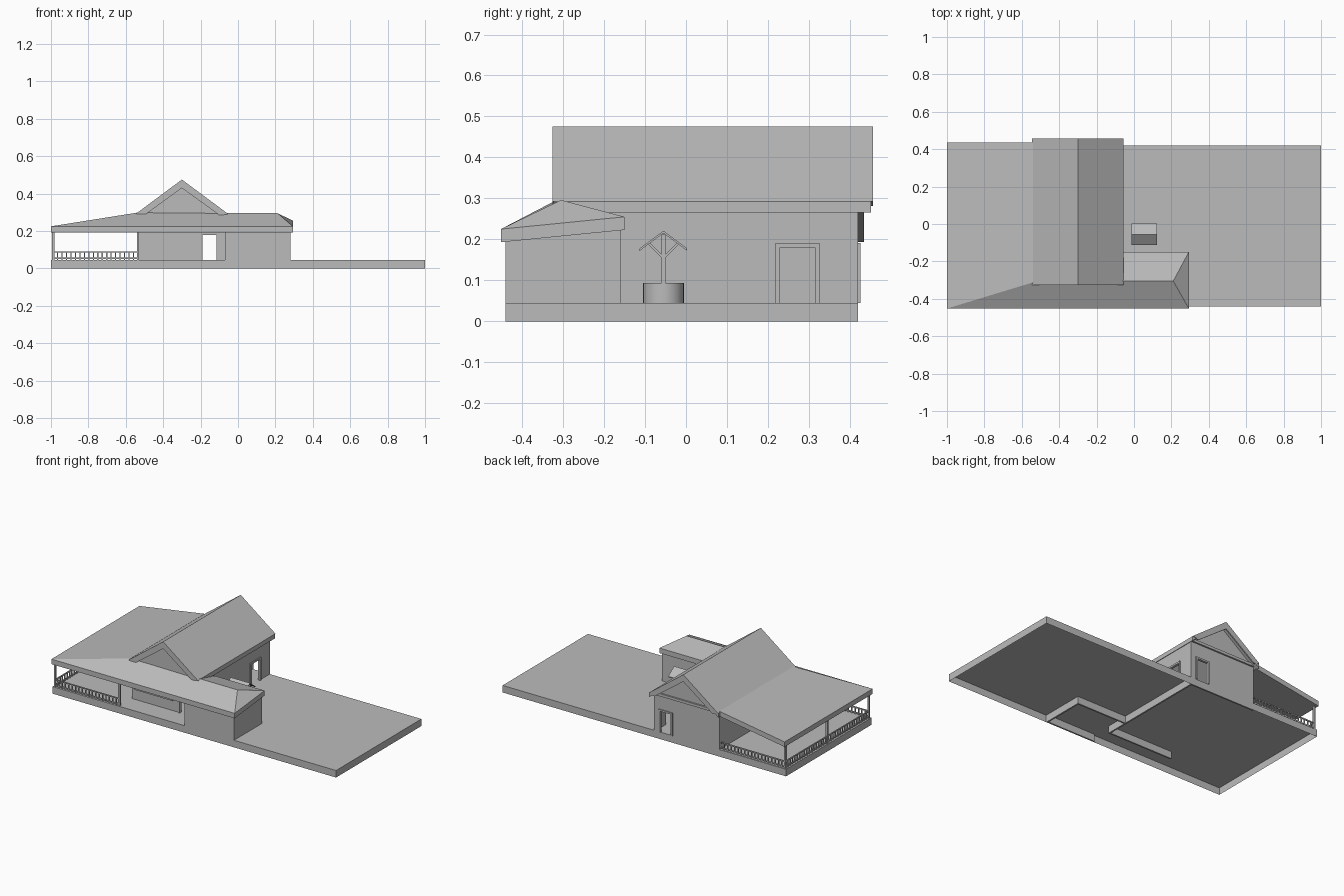
import bpy, bmesh, math
from mathutils import Vector, Matrix

cube = bpy.data.objects.get("Cube")
if cube:
    bpy.data.objects.remove(cube)

grey = bpy.data.materials.new("plain grey")
grey.use_nodes = True
grey.diffuse_color = (0.5, 0.5, 0.5, 1)
grey.node_tree.nodes["Principled BSDF"].inputs["Base Color"].default_value = (0.5, 0.5, 0.5, 1)

FLOOR = 0.045
WEST, EAST, FRONT, BACK = -0.53, -0.07, -0.31, 0.42   # main house
PORCH, WING_EAST, WING_BACK = -0.44, 0.28, -0.16      # front line and wing
T = 0.01                                              # wall thickness


def finish(name, bm, fix=True):
    if fix:
        bmesh.ops.recalc_face_normals(bm, faces=bm.faces)
    mesh = bpy.data.meshes.new(name)
    bm.to_mesh(mesh)
    bm.free()
    mesh.materials.append(grey)
    ob = bpy.data.objects.new(name, mesh)
    bpy.context.scene.collection.objects.link(ob)
    return ob


def add_box(bm, lo, hi):
    lo, hi = Vector(lo), Vector(hi)
    size = hi - lo
    m = Matrix.Translation((lo + hi) / 2) @ Matrix.Diagonal((*size, 1))
    bmesh.ops.create_cube(bm, size=1, matrix=m)


def boxes(name, pairs):
    bm = bmesh.new()
    for lo, hi in pairs:
        add_box(bm, lo, hi)
    return finish(name, bm)


def slab(name, points, faces, offset):
    """Sheet of faces thickened along an offset vector."""
    bm = bmesh.new()
    vs = [bm.verts.new(p) for p in points]
    fs = [bm.faces.new([vs[i] for i in f]) for f in faces]
    out = bmesh.ops.extrude_face_region(bm, geom=fs, use_keep_orig=True)["geom"]
    moved = [v for v in out if isinstance(v, bmesh.types.BMVert)]
    bmesh.ops.translate(bm, verts=moved, vec=offset)
    return finish(name, bm)


def beam(bm, a, b, w):
    a, b = Vector(a), Vector(b)
    rot = (b - a).to_track_quat("Z", "Y").to_matrix().to_4x4()
    m = Matrix.Translation((a + b) / 2) @ rot @ Matrix.Diagonal((w, w, (b - a).length, 1))
    bmesh.ops.create_cube(bm, size=1, matrix=m)


def wall(name, axis, at, a, b, top, door=None, out=1):
    """Wall along an axis from a to b, with an optional framed doorway."""
    def piece(u0, u1, z0, z1, d0, d1):
        d0, d1 = min(d0, d1), max(d0, d1)
        if axis == "x":
            return (u0, d0, z0), (u1, d1, z1)
        return (d0, u0, z0), (d1, u1, z1)
    inner = at - out * T
    if not door:
        return boxes(name, [piece(a, b, 0, top, inner, at)])
    d, e, h = door
    boxes(name, [piece(a, d, 0, top, inner, at), piece(e, b, 0, top, inner, at),
                 piece(d, e, h, top, inner, at), piece(d, e, 0, FLOOR, inner, at)])
    w, face = 0.011, at + out * 0.006
    boxes(name + "_door_frame", [piece(d - w, d, FLOOR, h + w, inner, face),
                                 piece(e, e + w, FLOOR, h + w, inner, face),
                                 piece(d, e, h, h + w, inner, face)])


# Ground platform: open underneath
bm = bmesh.new()
add_box(bm, (-1, PORCH, 0), (1, BACK, FLOOR))
bm.faces.ensure_lookup_table()
bmesh.ops.delete(bm, geom=[f for f in bm.faces if f.calc_center_median().z < 0.01], context="FACES")
finish("platform", bm, fix=False)

# Main house walls
wall("house_front_wall", "x", FRONT, WEST, EAST, 0.285, (-0.19, -0.115, 0.18), -1)
wall("house_back_wall", "x", BACK, WEST, EAST, 0.285, (-0.19, -0.115, 0.18), 1)
wall("house_east_wall", "y", EAST, FRONT, BACK, 0.28, (0.23, 0.315, 0.18), 1)
boxes("house_west_wall", [((WEST, FRONT, FLOOR), (WEST + T, BACK, 0.28))])

# Wing walls
wall("wing_front_wall", "x", PORCH, EAST, WING_EAST, 0.22, None, -1)
wall("wing_back_wall", "x", WING_BACK, EAST, WING_EAST, 0.225, None, 1)
wall("wing_east_wall", "y", WING_EAST, PORCH, WING_BACK, 0.22)
boxes("wing_west_wall", [((EAST, PORCH, FLOOR), (EAST + T, FRONT, 0.22))])

# Front window: pane with frame
wx0, wx1, wz0, wz1, f = -0.51, -0.24, 0.11, 0.185, 0.008
boxes("window_pane", [((wx0, FRONT - 0.002, wz0), (wx1, FRONT + 0.002, wz1))])
boxes("window_frame", [((wx0, FRONT - 0.008, z), (wx1, FRONT, z + f)) for z in (wz0, wz1 - f)]
      + [((x, FRONT - 0.008, wz0), (x + f, FRONT, wz1)) for x in (wx0, wx1 - f)])

# Gable ends, main roof and trim
MID, APEX, EAVE, HALF = -0.3, 0.475, 0.293, 0.245
for name, y in (("front_gable", FRONT), ("back_gable", BACK - T)):
    slab(name, [(WEST, y, 0.28), (EAST, y, 0.28), (MID, y, 0.45)], [(0, 1, 2)], (0, T, 0))

R0, R1 = -0.322, 0.452
slab("main_roof", [(MID + s * HALF, y, EAVE) if s else (MID, y, APEX)
                   for y in (R0, R1) for s in (-1, 0, 1)],
     [(0, 1, 4, 3), (1, 2, 5, 4)], (0, 0, -0.028))
for name, y in (("front_barge_boards", R0 - 0.004), ("back_barge_boards", R1 - 0.004)):
    slab(name, [(MID - HALF, y, EAVE), (MID, y, APEX), (MID + HALF, y, EAVE),
                (MID + HALF - 0.04, y, EAVE - 0.012), (MID, y, APEX - 0.045),
                (MID - HALF + 0.04, y, EAVE - 0.012)],
         [(0, 1, 4, 5), (1, 2, 3, 4)], (0, 0.008, 0))
boxes("back_gable_tie", [((WEST, BACK, 0.278), (EAST, BACK + 0.01, 0.295))])

# Wraparound porch roof, hipped over the wing
slab("porch_and_wing_roof",
     [(-1, 0.435, 0.225), (-1, -0.452, 0.225), (0.293, -0.452, 0.225), (0.293, -0.15, 0.255),
      (-0.06, -0.15, 0.255), (-0.06, -0.305, 0.296), (0.21, -0.305, 0.296),
      (-0.54, -0.312, 0.298), (-0.54, 0.435, 0.298)],
     [(0, 1, 7, 8), (1, 2, 6, 5, 7), (2, 3, 6), (3, 4, 5, 6)], (0, 0, -0.032))

# Porch posts
PX, PY0, PY1, END = -0.988, -0.43, 0.41, -0.535
w = 0.006
post_spots = [(PX, PY0), (PX, -0.01), (PX, PY1), (END, PY0)]
boxes("porch_posts", [((x - w, y - w, FLOOR), (x + w, y + w, 0.215)) for x, y in post_spots])


# Porch railings: two rails and evenly spaced balusters
def railing(name, a, b):
    a, b = Vector((*a, 0)), Vector((*b, 0))
    bm = bmesh.new()
    for z in (0.054, 0.088):
        lift = Vector((0, 0, z))
        beam(bm, a + lift, b + lift, 0.007)
    n = round((b - a).length / 0.024)
    for i in range(1, n):
        p = a.lerp(b, i / n)
        beam(bm, p + Vector((0, 0, FLOOR)), p + Vector((0, 0, 0.088)), 0.006)
    finish(name, bm)


railing("front_railing", (PX, PY0), (END, PY0))
railing("side_railing", (PX, PY0), (PX, PY1))
railing("back_railing", (PX, PY1), (END, PY1))

# Well: round hollow wall
CX, CY = 0.055, -0.055
bm = bmesh.new()
N = 24
rings = []
for r, z in ((0.05, FLOOR), (0.05, 0.093), (0.04, 0.093), (0.04, FLOOR)):
    rings.append([bm.verts.new((CX + r * math.cos(k * math.tau / N),
                                CY + r * math.sin(k * math.tau / N), z)) for k in range(N)])
for lower, upper in zip(rings, rings[1:]):
    for k in range(N):
        j = (k + 1) % N
        bm.faces.new((lower[k], lower[j], upper[j], upper[k]))
well = finish("well_wall", bm)
bpy.context.view_layer.objects.active = well
well.select_set(True)
bpy.ops.object.shade_smooth_by_angle()

# Well posts, braces and crossbar
bm = bmesh.new()
for s in (-1, 1):
    x = CX + s * 0.045
    beam(bm, (x, CY, FLOOR), (x, CY, 0.212), 0.009)
    for t in (-1, 1):
        beam(bm, (x, CY, 0.155), (x, CY + t * 0.035, 0.19), 0.006)
beam(bm, (CX - 0.045, CY, 0.16), (CX + 0.045, CY, 0.16), 0.008)
finish("well_frame", bm)

# Well roof
slab("well_roof", [(CX + s * 0.068, CY + t * 0.058, 0.178 if t else 0.221)
                   for s in (-1, 1) for t in (-1, 0, 1)],
     [(0, 1, 4, 3), (1, 2, 5, 4)], (0, 0, -0.006))
